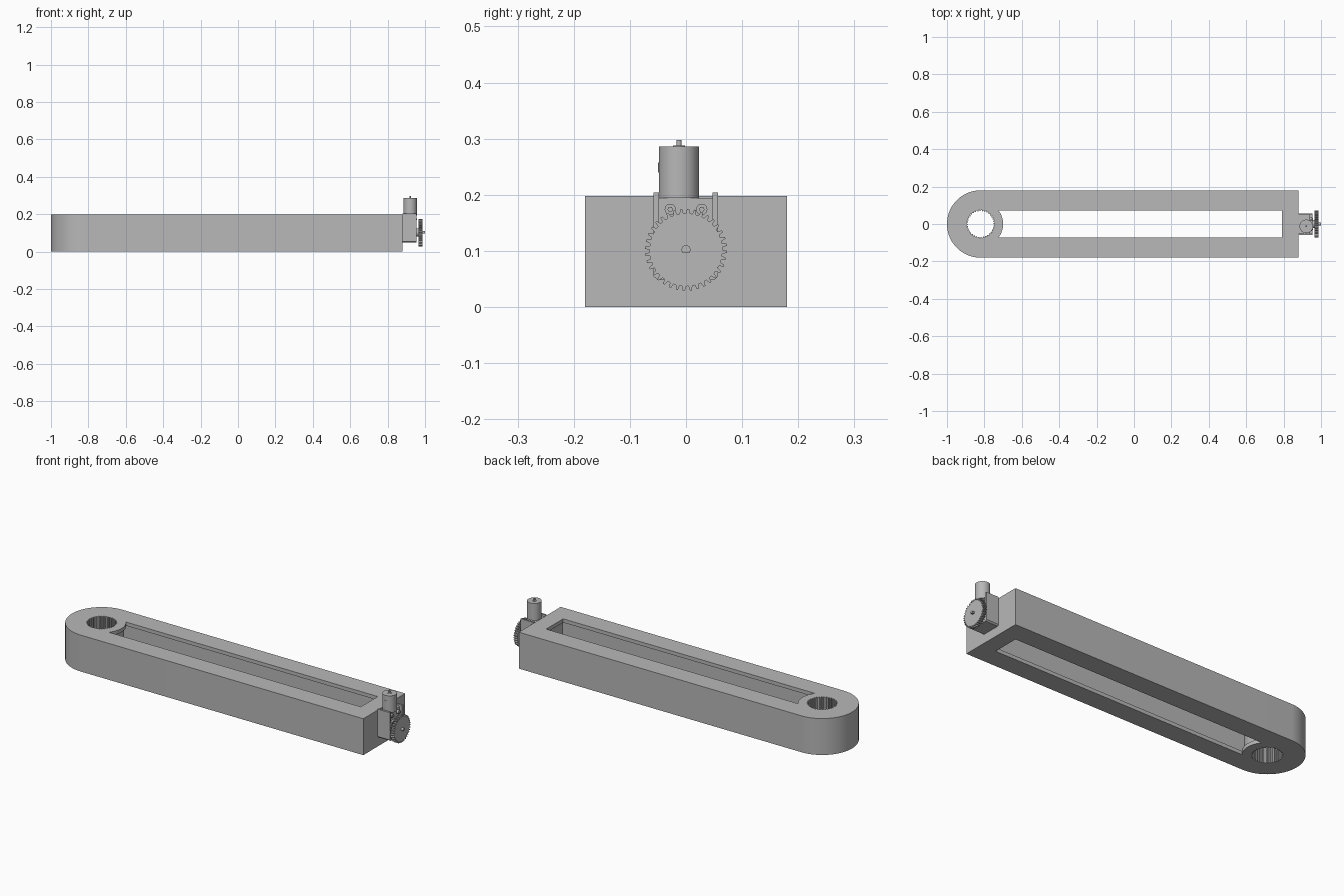
import bpy, bmesh, math
from math import sin, cos, pi, asin
from mathutils import Matrix

cube = bpy.data.objects.get("Cube")
if cube:
    bpy.data.objects.remove(cube, do_unlink=True)

grey = bpy.data.materials.new("plain_grey")
grey.use_nodes = True
grey.diffuse_color = (0.48, 0.48, 0.48, 1)
grey.node_tree.nodes["Principled BSDF"].inputs["Base Color"].default_value = grey.diffuse_color

parts = []


def prism(name, pts, lo, hi, axis="z"):
    """Extrude a 2D outline along an axis; x takes (y, z), y takes (z, x)."""
    place = {"z": lambda a, b, c: (a, b, c),
             "x": lambda a, b, c: (c, a, b),
             "y": lambda a, b, c: (b, c, a)}[axis]
    bm = bmesh.new()
    rings = [[bm.verts.new(place(a, b, c)) for a, b in pts] for c in (lo, hi)]
    n = len(pts)
    bm.faces.new(rings[0][::-1])
    bm.faces.new(rings[1])
    for i in range(n):
        j = (i + 1) % n
        bm.faces.new((rings[0][i], rings[0][j], rings[1][j], rings[1][i]))
    bmesh.ops.recalc_face_normals(bm, faces=bm.faces)
    mesh = bpy.data.meshes.new(name)
    bm.to_mesh(mesh)
    bm.free()
    mesh.materials.append(grey)
    ob = bpy.data.objects.new(name, mesh)
    bpy.context.scene.collection.objects.link(ob)
    parts.append(ob)
    return ob


def arc(u, v, r, start, end, n):
    return [(u + r * cos(start + (end - start) * i / n),
             v + r * sin(start + (end - start) * i / n)) for i in range(n + 1)]


def circle(u, v, r, n=32):
    return arc(u, v, r, 0, 2 * pi, n)[:-1]


def rect(u0, u1, v0, v1):
    return [(u0, v0), (u1, v0), (u1, v1), (u0, v1)]


def toothed(u, v, root, tip, teeth):
    """Outline of a gear with tapered teeth."""
    pts = []
    for i in range(teeth):
        for f, r in ((0, root), (0.4, root), (0.55, tip), (0.85, tip)):
            t = 2 * pi * (i + f) / teeth
            pts.append((u + r * cos(t), v + r * sin(t)))
    return pts


def cut(target, cutter):
    mod = target.modifiers.new("cut", "BOOLEAN")
    mod.operation, mod.solver, mod.object = "DIFFERENCE", "EXACT", cutter
    bpy.context.view_layer.objects.active = target
    bpy.ops.object.modifier_apply(modifier=mod.name)
    parts.remove(cutter)
    bpy.data.objects.remove(cutter, do_unlink=True)


def slot(grow):
    """Long slot outline whose left end follows the boss around the hole."""
    half, r = 0.073 + grow, 0.12 - grow
    a = asin(half / r)
    return arc(PIVOT, 0, r, a, -a, 16) + [(0.79 + grow, -half), (0.79 + grow, half)]


# Arm with splined pivot hole and lipped slot
PIVOT, HEIGHT = -0.82, 0.198
arm = prism("arm", arc(PIVOT, 0, 0.18, pi / 2, 1.5 * pi, 40)
            + [(0.88, -0.18), (0.88, 0.18)], 0, HEIGHT)
cut(arm, prism("hole_cutter", toothed(PIVOT, 0, 0.069, 0.075, 36), -0.1, 0.3))
cut(arm, prism("slot_cutter", slot(0), -0.1, 0.3))
cut(arm, prism("cavity_cutter", slot(0.01), 0.02, HEIGHT - 0.02))

# Gearbox housing, open at the top behind the gear
housing = prism("gearbox_housing", [(-0.05, 0.048), (0.05, 0.048), (0.057, 0.055),
                (0.057, 0.204), (-0.058, 0.204), (-0.058, 0.055)], 0.88, 0.955, "x")
cut(housing, prism("pocket_cutter", rect(-0.048, 0.047, 0.145, 0.3), 0.94, 1.0, "x"))
cut(housing, prism("top_cutter", rect(-0.048, 0.047, 0.194, 0.3), 0.87, 1.0, "x"))

# Housing screws
for side, label in ((-1, "right"), (1, "left")):
    prism(label + "_screw_collar", circle(side * 0.028, 0.174, 0.01, 20), 0.935, 0.952, "x")
    prism(label + "_screw_head", circle(side * 0.028, 0.174, 0.005, 6), 0.95, 0.957, "x")

# Motor standing on the housing
MX, MY = 0.921, -0.0125
prism("motor_can", circle(MX, MY, 0.036, 48), 0.194, 0.286)
prism("motor_shaft", circle(MX, MY, 0.0045, 16), 0.28, 0.298)
prism("motor_collar", circle(MX, MY, 0.011, 24), 0.28, 0.288)
prism("motor_terminal", rect(MX - 0.006, MX + 0.006, MY - 0.0375, MY - 0.034), 0.24, 0.258)

# Output gear on a flat-sided axle
GZ = 0.102
prism("output_gear", toothed(0, GZ, 0.065, 0.073, 36), 0.966, 0.987, "x")
prism("gear_hub", circle(0, GZ, 0.022, 32), 0.95, 0.968, "x")
prism("axle", arc(0, GZ, 0.008, -0.2 * pi, 1.2 * pi, 24), 0.95, 1.0, "x")

# Smooth round surfaces, keep edges sharp
bpy.ops.object.select_all(action="DESELECT")
for ob in parts:
    ob.select_set(True)
bpy.context.view_layer.objects.active = arm
bpy.ops.object.shade_smooth_by_angle(angle=math.radians(30))
